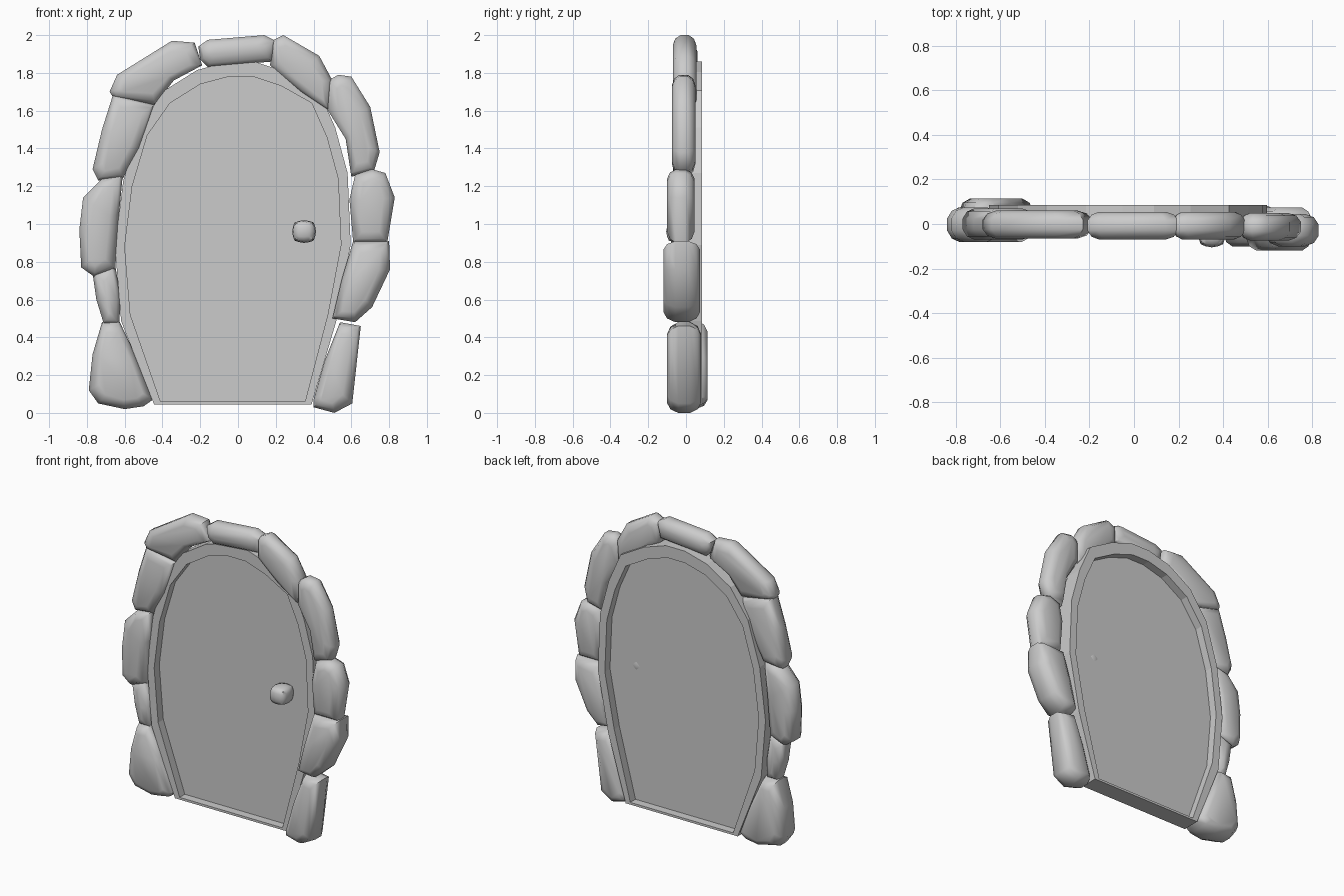
import bpy, bmesh, math
from mathutils import Vector

if "Cube" in bpy.data.objects:
    bpy.data.objects.remove(bpy.data.objects["Cube"])


def make_object(name, bm, smooth=None):
    bmesh.ops.recalc_face_normals(bm, faces=bm.faces)
    mesh = bpy.data.meshes.new(name)
    bm.to_mesh(mesh)
    bm.free()
    ob = bpy.data.objects.new(name, mesh)
    bpy.context.collection.objects.link(ob)
    if smooth:
        bpy.ops.object.select_all(action='DESELECT')
        ob.select_set(True)
        bpy.context.view_layer.objects.active = ob
        bpy.ops.object.shade_smooth_by_angle(angle=math.radians(smooth))
    return ob


def loft(bm, rings, closed=False):
    """Skin a series of equal closed rings."""
    loops = [[bm.verts.new(p) for p in r] for r in rings]
    n = len(loops[0])
    pairs = list(zip(loops, loops[1:]))
    if closed:
        pairs.append((loops[-1], loops[0]))
    for a, b in pairs:
        for i in range(n):
            j = (i + 1) % n
            bm.faces.new((a[i], a[j], b[j], b[i]))
    if not closed:
        bm.faces.new(loops[0])
        bm.faces.new(loops[-1])


def stone(name, front, back, outline):
    """Front outline (x, z) given a rounded depth profile."""
    pts = [Vector(p) for p in outline]
    lo = Vector((min(p.x for p in pts), min(p.y for p in pts)))
    hi = Vector((max(p.x for p in pts), max(p.y for p in pts)))
    c = sum(pts, Vector((0, 0))) / len(pts)
    c = (c + (lo + hi) / 2) / 2
    rel = [p - c for p in pts]
    # long axis of the stone, so both ends and sides shrink by the same distance
    sxx, szz = sum(r.x ** 2 for r in rel), sum(r.y ** 2 for r in rel)
    a = 0.5 * math.atan2(2 * sum(r.x * r.y for r in rel), sxx - szz)
    u, v = Vector((math.cos(a), math.sin(a))), Vector((-math.sin(a), math.cos(a)))
    mu, mv = max(abs(r.dot(u)) for r in rel), max(abs(r.dot(v)) for r in rel)
    mid, half = (front + back) / 2, (back - front) / 2
    rings = []
    for d, t in ((.06, -1), (.022, -.8), (0, -.35), (0, .35), (.022, .8), (.06, 1)):
        ring = []
        for r in rel:
            q = c + u * (r.dot(u) * (1 - d / mu)) + v * (r.dot(v) * (1 - d / mv))
            ring.append((q.x, mid + half * t, q.y))
        rings.append(ring)
    bm = bmesh.new()
    loft(bm, rings)
    make_object(name, bm, 50)


# Left side stones, bottom to top
stone("left_foot_stone", -.08, .115, [(-.72, .48), (-.63, .49), (-.54, .3), (-.45, .07), (-.5, .035),
                                     (-.6, .02), (-.74, .05), (-.79, .12), (-.77, .31)])
stone("left_small_stone", -.065, .07, [(-.77, .74), (-.65, .78), (-.62, .6), (-.63, .47), (-.71, .47), (-.75, .6)])
stone("left_middle_stone", -.08, .075, [(-.72, 1.24), (-.61, 1.26), (-.63, 1.05), (-.65, .76), (-.76, .72),
                                       (-.83, .77), (-.84, .97), (-.82, 1.14)])
stone("left_upper_stone", -.07, .07, [(-.66, 1.69), (-.44, 1.63), (-.52, 1.4), (-.61, 1.24), (-.74, 1.23),
                                     (-.77, 1.29), (-.72, 1.5)])
# Arch stones
stone("arch_left_stone", -.065, .06, [(-.68, 1.7), (-.64, 1.79), (-.35, 1.97), (-.23, 1.96), (-.19, 1.84),
                                     (-.34, 1.76), (-.44, 1.63), (-.66, 1.67)])
stone("arch_top_stone", -.07, .055, [(-.21, 1.94), (-.16, 1.975), (.14, 2.0), (.2, 1.97), (.18, 1.86),
                                    (-.16, 1.83), (-.2, 1.87)])
stone("arch_right_stone", -.07, .055, [(.18, 1.97), (.24, 2.0), (.43, 1.89), (.5, 1.76), (.48, 1.6),
                                      (.33, 1.7), (.17, 1.84)])
# Right side stones, top to bottom
stone("right_upper_stone", -.075, .05, [(.48, 1.76), (.53, 1.79), (.6, 1.78), (.7, 1.62), (.75, 1.38),
                                       (.72, 1.28), (.6, 1.25), (.57, 1.45), (.47, 1.61)])
stone("right_middle_stone", -.1, .045, [(.62, 1.26), (.71, 1.29), (.78, 1.27), (.83, 1.14), (.79, .9),
                                       (.61, .9), (.59, 1.13)])
stone("right_lower_stone", -.12, .075, [(.61, .91), (.8, .91), (.805, .76), (.71, .56), (.62, .48),
                                       (.5, .5), (.55, .71)])
stone("right_foot_stone", -.1, .08, [(.54, .48), (.65, .46), (.605, .05), (.51, 0), (.4, .03),
                                    (.4, .07), (.46, .28)])

# Door outline (x, z)
door = [(-.41, .06), (-.57, .52), (-.6, .88), (-.56, 1.2), (-.48, 1.47), (-.36, 1.64), (-.2, 1.74), (-.05, 1.78),
        (.08, 1.78), (.23, 1.73), (.39, 1.64), (.47, 1.46), (.53, 1.24), (.545, .89), (.475, .52), (.355, .06)]
rim = [(-.028 + (x + .028) * 1.09, max(.045, .9 + (z - .9) * 1.09)) for x, z in door]

# Door frame behind the stones
bm = bmesh.new()
loft(bm, [[(x, y, z) for x, z in o] for o, y in ((door, -.035), (rim, -.035), (rim, .085), (door, .085))], True)
make_object("door_frame", bm)

# Recessed door panel
bm = bmesh.new()
loft(bm, [[(x, y, z) for x, z in door] for y in (.02, .03)])
make_object("door_panel", bm)

# Knob passing through the panel
bm = bmesh.new()
bmesh.ops.create_cube(bm, size=2)
bmesh.ops.subdivide_edges(bm, edges=bm.edges[:], cuts=3, use_grid_fill=True)
for vert in bm.verts:
    p = vert.co.lerp(vert.co.normalized(), .7)
    vert.co = (.35 + p.x * .063, -.035 + p.y * .07, .96 + p.z * .06)
make_object("door_knob", bm, 50)
